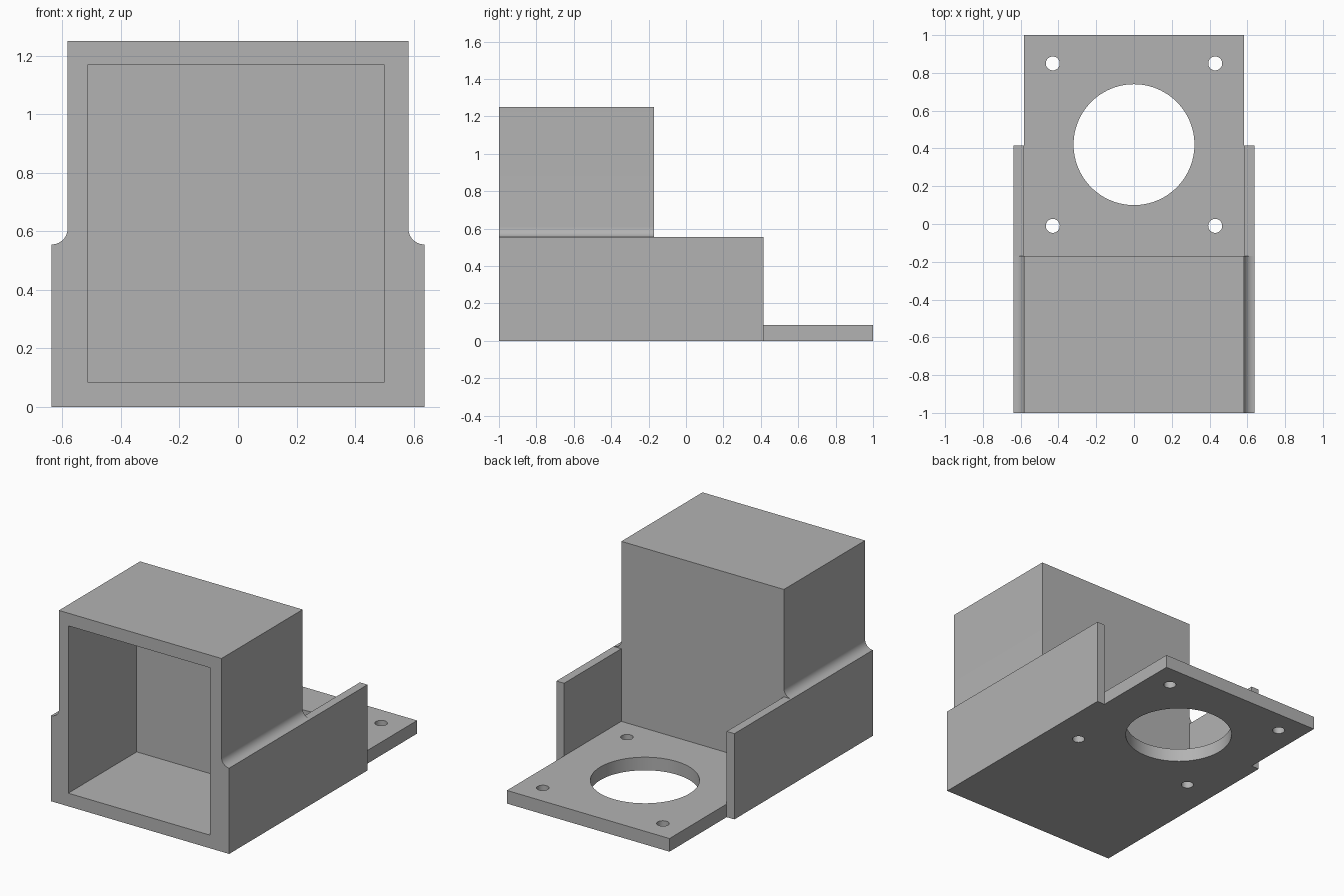
import bpy, bmesh, math
from mathutils import Vector

cube = bpy.data.objects.get("Cube")
if cube:
    bpy.data.objects.remove(cube, do_unlink=True)

grey = bpy.data.materials.new("plain grey")
grey.use_nodes = True
colour = (0.45, 0.45, 0.45, 1)
grey.diffuse_color = colour
grey.node_tree.nodes["Principled BSDF"].inputs["Base Color"].default_value = colour

FRONT, HOUSING_BACK, WALL_BACK, BACK = -1, -0.17, 0.415, 1
OUTER, INNER = 0.637, 0.582
WALL_TOP, HOUSING_TOP, FLOOR = 0.555, 1.25, 0.085
FILLET = OUTER - INNER


def prism(name, outline, direction):
    """Extrude a closed outline along a direction."""
    bm = bmesh.new()
    face = bm.faces.new([bm.verts.new(p) for p in outline])
    ext = bmesh.ops.extrude_face_region(bm, geom=[face])
    verts = [g for g in ext["geom"] if isinstance(g, bmesh.types.BMVert)]
    bmesh.ops.translate(bm, verts=verts, vec=Vector(direction))
    bmesh.ops.recalc_face_normals(bm, faces=bm.faces[:])
    mesh = bpy.data.meshes.new(name)
    bm.to_mesh(mesh)
    bm.free()
    obj = bpy.data.objects.new(name, mesh)
    bpy.context.collection.objects.link(obj)
    mesh.materials.append(grey)
    return obj


def box(name, x0, x1, y0, y1, z0, z1):
    outline = [(x0, y0, z0), (x1, y0, z0), (x1, y1, z0), (x0, y1, z0)]
    return prism(name, outline, (0, 0, z1 - z0))


def cylinder(name, x, y, radius, sides):
    angles = [math.tau * i / sides for i in range(sides)]
    outline = [(x + radius * math.cos(a), y + radius * math.sin(a), -0.1) for a in angles]
    return prism(name, outline, (0, 0, 0.3))


def combine(target, tool, operation):
    """Apply a boolean and remove the helper shape."""
    tool.hide_render = True
    mod = target.modifiers.new(tool.name, "BOOLEAN")
    mod.object, mod.operation, mod.solver = tool, operation, "EXACT"
    bpy.context.view_layer.objects.active = target
    bpy.ops.object.modifier_apply(modifier=mod.name)
    bpy.data.objects.remove(tool, do_unlink=True)


# Housing: front profile with a concave fillet above each side wall
steps = 12
arc = []
for i in range(steps + 1):
    a = math.pi / 2 * i / steps
    arc.append((OUTER - FILLET * math.sin(a), WALL_TOP + FILLET * (1 - math.cos(a))))
half = [(OUTER, 0)] + arc + [(INNER, HOUSING_TOP)]
profile = half + [(-x, z) for x, z in reversed(half)]
bracket = prism("housing_bracket", [(x, FRONT, z) for x, z in profile],
                (0, HOUSING_BACK - FRONT, 0))

# Base plate and side walls running back from the housing
combine(bracket, box("base_plate", -INNER, INNER, HOUSING_BACK, BACK, 0, FLOOR), "UNION")
for side in (-1, 1):
    x0, x1 = sorted((side * INNER, side * OUTER))
    combine(bracket, box("side_wall", x0, x1, HOUSING_BACK, WALL_BACK, 0, WALL_TOP), "UNION")

# Open cavity in the front, slightly off centre
combine(bracket, box("cavity", -0.515, 0.5, FRONT - 0.1, -0.3, FLOOR, 1.168), "DIFFERENCE")

# Large round opening with four screw holes around it
combine(bracket, cylinder("round_opening", 0, 0.42, 0.32, 96), "DIFFERENCE")
for sx in (-1, 1):
    for sy in (-1, 1):
        hole = cylinder("screw_hole", sx * 0.43, 0.42 + sy * 0.43, 0.037, 32)
        combine(bracket, hole, "DIFFERENCE")

bpy.ops.object.select_all(action="DESELECT")
bracket.select_set(True)
bpy.context.view_layer.objects.active = bracket
bpy.ops.object.shade_smooth_by_angle(angle=math.radians(30))
